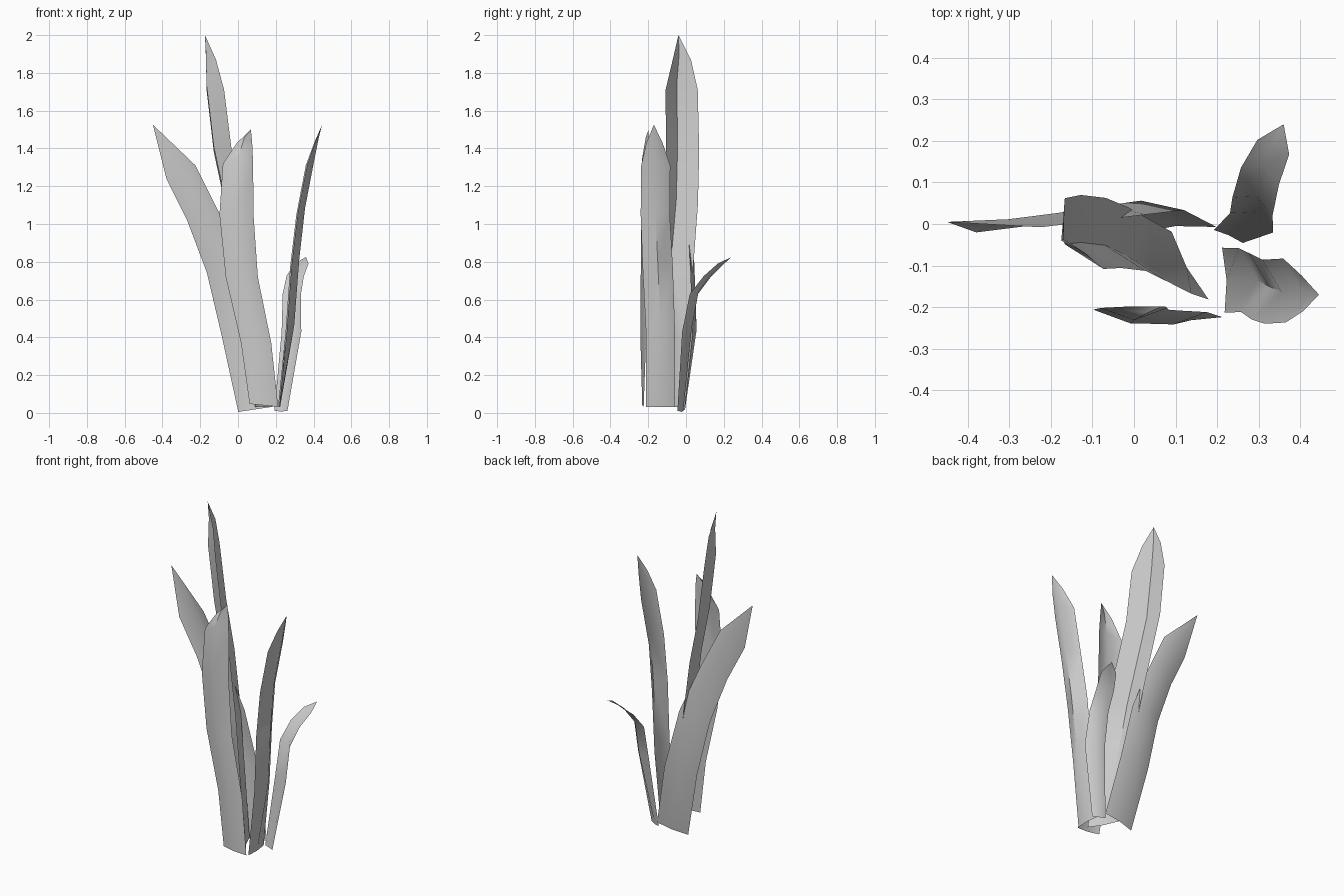
import bpy
from math import radians
from mathutils import Vector


def leaf(name, across, outward, fold, rings, tip):
    """Folded blade: each ring is (centre x, y, z, half width, side tilt); the midrib bulges outward."""
    outward = Vector(outward).normalized()
    verts, faces = [], []
    for i, (x, y, z, w, *tilt) in enumerate(rings):
        c = Vector((x, y, z))
        side = Vector((*across, tilt[0] if tilt else 0)).normalized() * w
        depth = 0.1 if i == 0 else fold
        rise = Vector((0, 0, 0 if i == 0 else 0.03))
        verts += [c - side, c + outward * w * depth + rise, c + side]
    verts.append(Vector(tip))
    for i in range(len(rings) - 1):
        for j in (0, 1):
            a = i * 3 + j
            faces.append((a, a + 1, a + 4, a + 3))
    last, end = (len(rings) - 1) * 3, len(verts) - 1
    faces += [(last, last + 1, end), (last + 1, last + 2, end)]
    mesh = bpy.data.meshes.new(name)
    mesh.from_pydata(verts, [], faces)
    obj = bpy.data.objects.new(name, mesh)
    bpy.context.collection.objects.link(obj)
    bpy.ops.object.select_all(action='DESELECT')
    obj.select_set(True)
    bpy.context.view_layer.objects.active = obj
    bpy.ops.object.shade_smooth_by_angle(angle=radians(50))
    return obj


# Tallest blade, set diagonally and leaning left
leaf("tall_leaf", (0.09, -0.165), (-0.88, -0.48, 0), 0.55, [
    (0.135, -0.10, 0.03, 0.093), (0.09, -0.08, 0.40, 0.10),
    (0.035, -0.05, 0.80, 0.103), (-0.02, -0.025, 1.10, 0.10),
    (-0.08, -0.018, 1.38, 0.10), (-0.12, -0.023, 1.71, 0.097),
    (-0.143, -0.022, 1.87, 0.055)], (-0.175, -0.04, 2.0))

# Broad blade sweeping out to the left
leaf("left_leaf", (1, 0.08), (0, 1, 0), 0.3, [
    (0.10, -0.015, 0.02, 0.10, 0.15), (0.017, 0.025, 0.41, 0.104),
    (-0.068, 0.015, 0.755, 0.098, 0.12), (-0.187, 0.0, 1.045, 0.087, 0.25),
    (-0.302, -0.014, 1.275, 0.085, 0.45)], (-0.45, 0.005, 1.525))

# Blade facing the front
leaf("front_leaf", (1, 0), (0, -1, 0), 0.37, [
    (0.137, -0.224, 0.04, 0.076, -0.1), (0.096, -0.212, 0.37, 0.08),
    (0.02, -0.208, 0.72, 0.085), (-0.008, -0.206, 1.05, 0.09),
    (0.0, -0.202, 1.32, 0.08), (0.035, -0.198, 1.43, 0.04)], (0.068, -0.198, 1.5))

# Blade on the right, broad side facing sideways
leaf("right_leaf", (-0.04, 1), (1, 0, 0), 0.55, [
    (0.215, -0.135, 0.03, 0.078), (0.255, -0.135, 0.43, 0.077),
    (0.28, -0.15, 0.78, 0.08), (0.312, -0.163, 1.05, 0.077),
    (0.362, -0.16, 1.31, 0.077), (0.405, -0.167, 1.43, 0.043)], (0.445, -0.17, 1.525))

# Small young blade bending back
leaf("small_leaf", (1, -0.45), (0.3, 0.75, -0.55), 0.6, [
    (0.227, -0.03, 0.01, 0.038), (0.283, 0.003, 0.43, 0.057),
    (0.285, 0.042, 0.63, 0.053), (0.303, 0.115, 0.725, 0.05),
    (0.335, 0.185, 0.79, 0.042)], (0.36, 0.24, 0.825))
